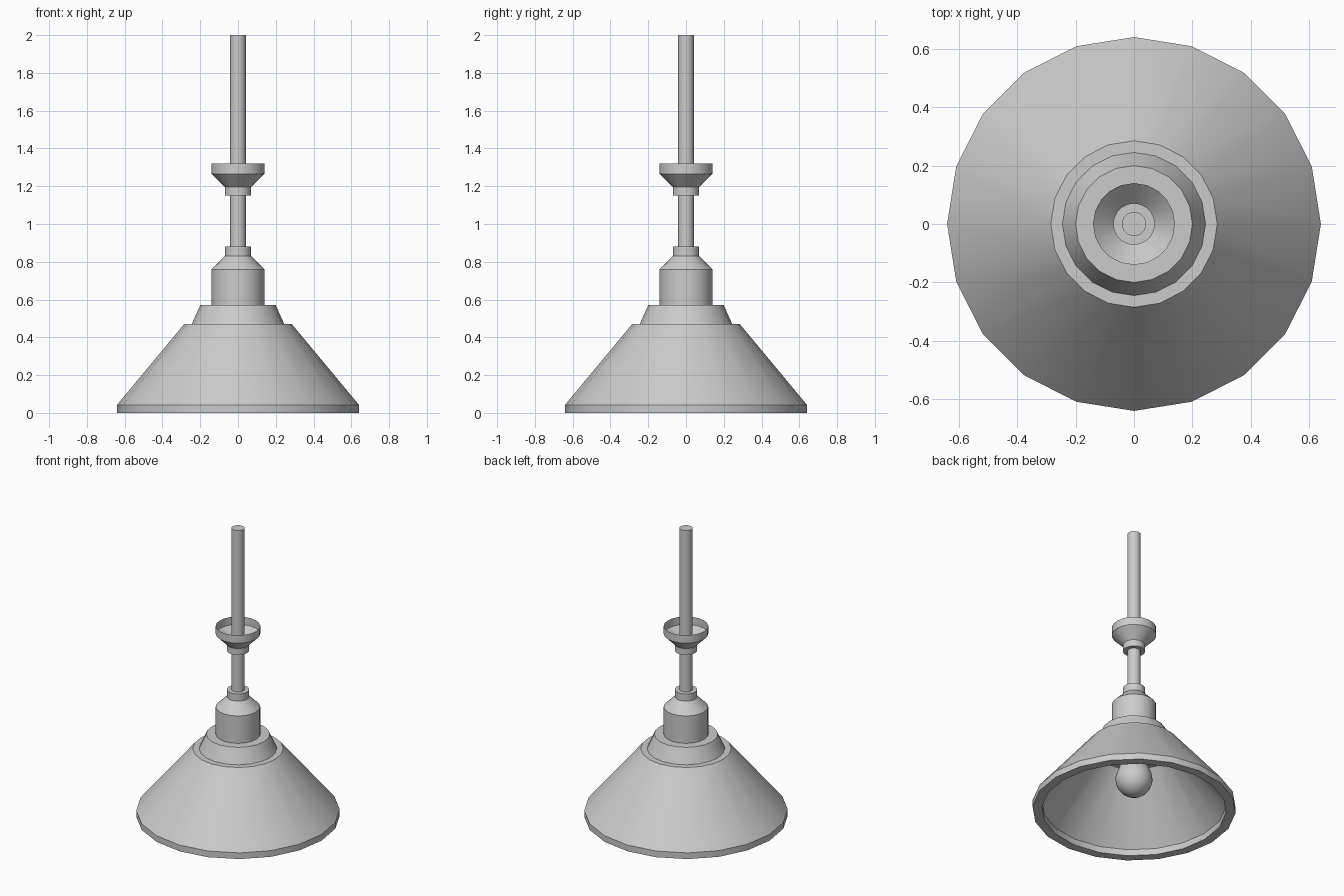
import bpy, bmesh, math

if "Cube" in bpy.data.objects:
    bpy.data.objects.remove(bpy.data.objects["Cube"])


def lathe(name, profile, sides=20, closed=False, smooth=40):
    """Spin an (r, z) profile round the z axis; r = 0 makes a pole."""
    bm = bmesh.new()
    rings = []
    for r, z in profile:
        if r == 0:
            rings.append([bm.verts.new((0, 0, z))] * sides)
        else:
            rings.append([bm.verts.new((r * math.cos(2 * math.pi * i / sides),
                                        r * math.sin(2 * math.pi * i / sides), z))
                          for i in range(sides)])
    pairs = list(zip(rings, rings[1:]))
    if closed:
        pairs.append((rings[-1], rings[0]))
    for a, b in pairs:
        for i in range(sides):
            j = (i + 1) % sides
            corners = list(dict.fromkeys((a[i], a[j], b[j], b[i])))
            bm.faces.new(corners)
    bmesh.ops.recalc_face_normals(bm, faces=bm.faces)
    mesh = bpy.data.meshes.new(name)
    bm.to_mesh(mesh)
    bm.free()
    obj = bpy.data.objects.new(name, mesh)
    bpy.context.collection.objects.link(obj)
    bpy.ops.object.select_all(action='DESELECT')
    obj.select_set(True)
    bpy.context.view_layer.objects.active = obj
    bpy.ops.object.shade_smooth_by_angle(angle=math.radians(smooth))
    return obj


# Stepped conical shade with a thick rim and hollow inside
lathe("shade", [(0.64, 0), (0.64, 0.043), (0.285, 0.47), (0.245, 0.47),
                (0.2, 0.57), (0.04, 0.57), (0.04, 0.54), (0.18, 0.54),
                (0.215, 0.44), (0.255, 0.44), (0.58, 0.043), (0.58, 0)],
      closed=True, smooth=30)

# Lamp socket above the shade, and the open ceiling cup facing the other way
lathe("socket", [(0.14, 0.57), (0.14, 0.76), (0.07, 0.83), (0.07, 0.88),
                 (0.038, 0.88)], smooth=30)
lathe("ceiling_cup", [(0.14, 1.32), (0.14, 1.265), (0.07, 1.195), (0.07, 1.15),
                      (0.038, 1.15)], smooth=30)

# Hanging rod
lathe("rod", [(0, 0.8), (0.042, 0.8), (0.042, 2), (0, 2)], sides=12)

# Bulb: round end blending into a neck
centre, radius = 0.22, 0.117
bulb = [(0, centre - radius)]
for step in range(1, 9):
    a = math.radians(-90 + step * 15)
    bulb.append((radius * math.cos(a), centre + radius * math.sin(a)))
bulb += [(0.075, 0.37), (0.065, 0.42), (0.065, 0.54)]
lathe("bulb", bulb, sides=20)
